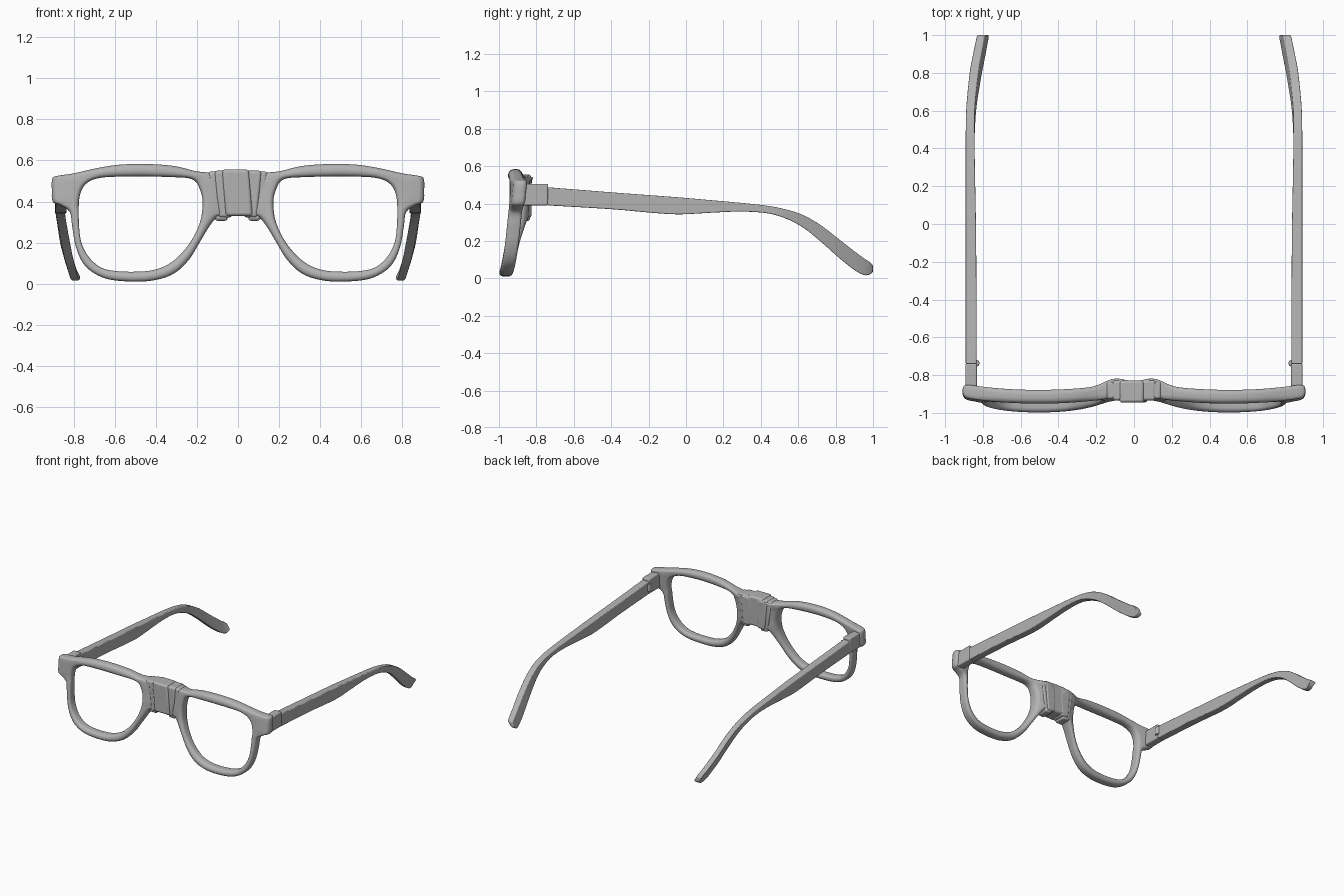
import bpy
import bmesh
import math
from mathutils import Vector

if "Cube" in bpy.data.objects:
    bpy.data.objects.remove(bpy.data.objects["Cube"], do_unlink=True)

grey = bpy.data.materials.new("frame grey")
grey.use_nodes = True
grey.diffuse_color = (0.45, 0.45, 0.45, 1)
grey.node_tree.nodes["Principled BSDF"].inputs["Base Color"].default_value = grey.diffuse_color


def finish(name, bm, bevel=0, angle=35):
    """Turn a bmesh into a smooth shaded object, with optional rounded edges."""
    bmesh.ops.recalc_face_normals(bm, faces=bm.faces)
    mesh = bpy.data.meshes.new(name)
    bm.to_mesh(mesh)
    bm.free()
    obj = bpy.data.objects.new(name, mesh)
    bpy.context.collection.objects.link(obj)
    mesh.materials.append(grey)
    if bevel:
        mod = obj.modifiers.new("rounded edges", 'BEVEL')
        mod.width, mod.segments, mod.limit_method = bevel, 3, 'ANGLE'
        mod.angle_limit = math.radians(40)
    bpy.ops.object.select_all(action='DESELECT')
    obj.select_set(True)
    bpy.context.view_layer.objects.active = obj
    bpy.ops.object.shade_smooth_by_angle(angle=math.radians(angle))
    return obj


def loft(sections, closed=False):
    """Skin a row of equal closed sections; cap the ends unless it is a ring."""
    bm = bmesh.new()
    rows = [[bm.verts.new(p) for p in s] for s in sections]
    pairs = list(zip(rows, rows[1:]))
    if closed:
        pairs.append((rows[-1], rows[0]))
    else:
        bm.faces.new(rows[0])
        bm.faces.new(rows[-1])
    n = len(rows[0])
    for a, b in pairs:
        for i in range(n):
            j = (i + 1) % n
            bm.faces.new((a[i], a[j], b[j], b[i]))
    return bm


def spline(points, steps, closed):
    """Catmull-Rom interpolation through tuples of any size."""
    n = len(points)
    pts = [Vector(p) for p in points]
    get = (lambda i: pts[i % n]) if closed else (lambda i: pts[max(0, min(n - 1, i))])
    out = []
    for i in range(n if closed else n - 1):
        a, b, c, d = (get(i + k) for k in (-1, 0, 1, 2))
        for s in range(steps):
            t = s / steps
            out.append(b + (c - a) * (t / 2) + (a * 2 - b * 5 + c * 4 - d) * (t * t / 2)
                       + (b * 3 - a - c * 3 + d) * (t ** 3 / 2))
    return out if closed else out + [pts[-1]]


# Rim outline: outer x, outer z, inner x, inner z, running around one lens
RIM = [
    (.03, .53, .19, .47), (.12, .54, .21, .5), (.2, .547, .25, .515), (.3, .571, .33, .519),
    (.4, .581, .42, .522), (.5, .583, .5, .523), (.6, .577, .59, .521), (.7, .56, .66, .517),
    (.8, .537, .71, .505), (.885, .524, .735, .49), (.905, .51, .75, .475),
    (.907, .46, .762, .455), (.903, .4, .77, .43), (.87, .383, .774, .405),
    (.82, .35, .776, .36), (.808, .28, .774, .28), (.79, .18, .763, .2), (.755, .1, .727, .13),
    (.7, .05, .67, .08), (.62, .019, .6, .062), (.5, .01, .5, .058), (.4, .018, .41, .067),
    (.31, .05, .33, .1), (.24, .115, .26, .165), (.19, .195, .21, .24),
    (.145, .27, .182, .31), (.1, .325, .173, .37), (.03, .35, .174, .42)]
DEPTH = .036


def rim_sections(side):
    sections = []
    for ox, oz, ix, iz in spline(RIM, 4, True):
        mid = Vector(((ox + ix) / 2, (oz + iz) / 2))
        out = Vector((ox - ix, oz - iz))
        half = out.length / 2
        out.normalize()
        r = min(.026, half * .9)
        ring = []
        for k in range(20):
            # rounded rectangle, five points on each corner
            quarter, step = divmod(k, 5)
            a = math.pi / 2 * (quarter + step / 4)
            su = 1 if quarter in (0, 3) else -1
            sy = 1 if quarter < 2 else -1
            p = mid + out * (su * (half - r) + r * math.cos(a))
            dy = sy * (DEPTH - r) + r * math.sin(a)
            # the front curves across each lens and leans back at the top
            y = -.915 - .09 * (.55 - p.y) + .035 * ((p.x - .5) / .4) ** 2
            if dy > 0:
                y += .028 * math.exp(-((p.x - .11) / .07) ** 2) * min(1, dy / .02)
            ring.append((side * p.x, y + dy, p.y))
        sections.append(ring)
    return sections


# Temple arm: y, top z, bottom z, inner x, outer x
ARM = [
    (-.74, .487, .39, .834, .891), (-.4, .46, .37, .834, .891), (-.2, .445, .352, .835, .891),
    (-.04, .433, .342, .836, .891), (.12, .419, .35, .839, .891), (.28, .405, .357, .842, .891),
    (.42, .39, .35, .844, .891), (.52, .372, .325, .843, .89), (.62, .341, .276, .838, .886),
    (.72, .285, .197, .826, .876), (.82, .207, .108, .811, .863), (.9, .145, .045, .796, .847),
    (.95, .108, .018, .787, .837), (.98, .089, .02, .781, .831), (1, .068, .035, .778, .827)]


def arm_sections(side):
    sections = []
    for y, top, low, xi, xo in spline(ARM, 3, False):
        lean = .012 * max(0, min(1, (y - .45) / .4))
        sections.append([(side * (xi + lean), y, top), (side * (xo + lean / 2), y, top),
                         (side * (xo - 2 * lean), y, low), (side * (xi - lean), y, low)])
    return sections


def block(name, x_top, x_low, ys, zs, bevel):
    """Slanted box: separate x ranges for its top and bottom edges."""
    low, top = [[(x0, ys[0], z), (x1, ys[0], z), (x1, ys[1], z), (x0, ys[1], z)]
                for (x0, x1), z in ((x_low, zs[0]), (x_top, zs[1]))]
    return finish(name, loft([low, top]), bevel)


for side, label in ((1, "left"), (-1, "right")):
    finish(label + "_rim", loft(rim_sections(side), True), angle=50)
    finish(label + "_temple_arm", loft(arm_sections(side)), .009)
    xs = sorted((side * .832, side * .892))
    block(label + "_hinge_block", xs, xs, (-.88, -.738), (.39, .505), .008)
    # hinge barrel on the inner face of the arm
    bm = bmesh.new()
    bmesh.ops.create_cone(bm, cap_ends=True, segments=20, radius1=.018, radius2=.018, depth=.06)
    bmesh.ops.translate(bm, verts=bm.verts, vec=(side * .836, -.737, .445))
    finish(label + "_hinge_barrel", bm, .004)

# Tape wound around the bridge, in overlapping slanted turns
block("tape_centre", (-.078, .052), (-.06, .072), (-.945, -.829), (.33, .556), .014)
block("tape_left_inner", (.02, .115), (.03, .095), (-.934, -.827), (.322, .55), .014)
block("tape_left_outer", (.07, .145), (.05, .108), (-.927, -.834), (.306, .546), .014)
block("tape_right_inner", (-.115, -.02), (-.095, -.03), (-.934, -.827), (.322, .55), .014)
block("tape_right_outer", (-.147, -.07), (-.112, -.05), (-.927, -.834), (.306, .546), .014)
